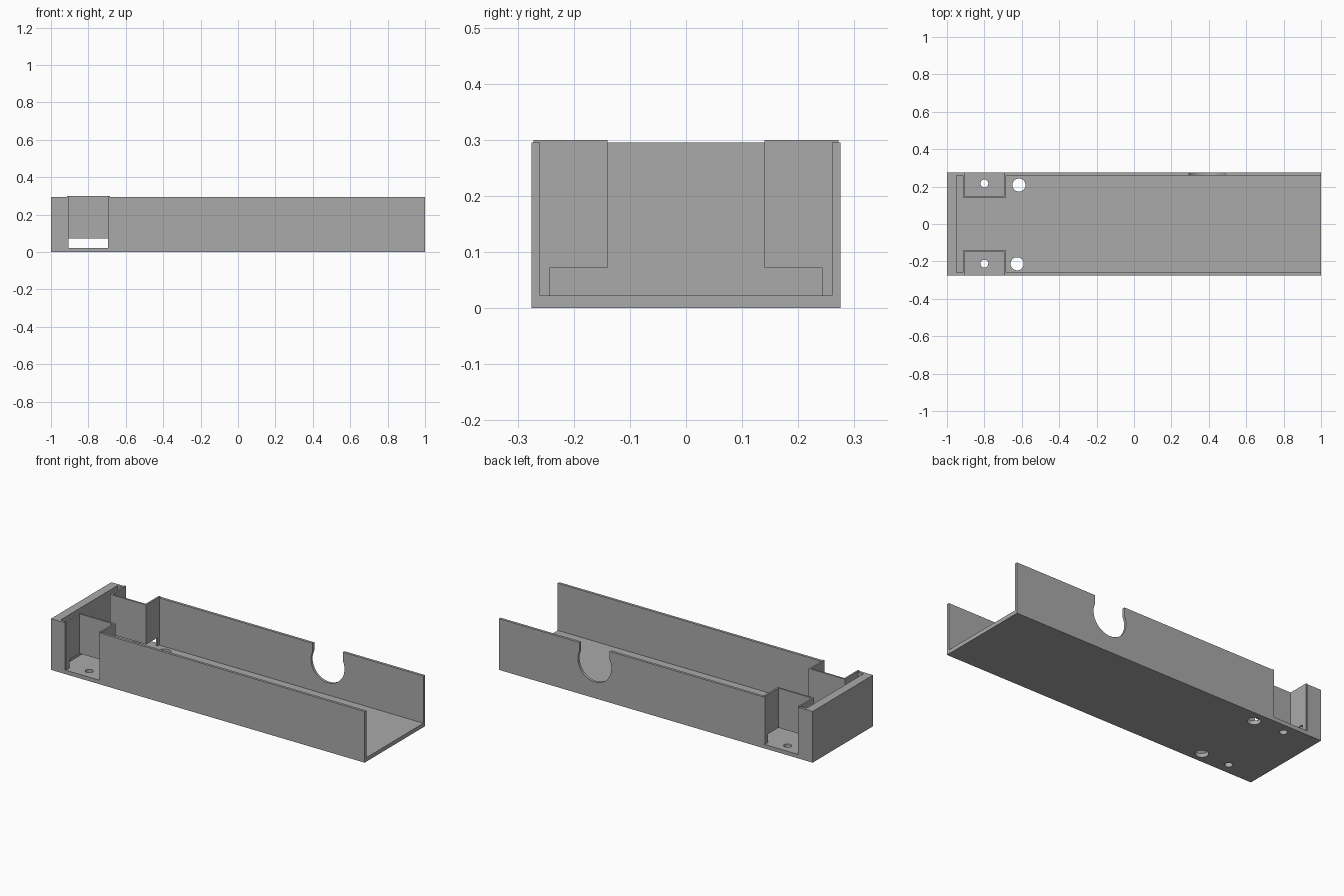
import bpy, bmesh
from mathutils import Matrix, Vector

cube = bpy.data.objects.get("Cube")
if cube:
    bpy.data.objects.remove(cube, do_unlink=True)

grey = bpy.data.materials.new("matte grey")
grey.use_nodes = True
colour = (0.4, 0.4, 0.4, 1)
grey.diffuse_color = colour
grey.node_tree.nodes["Principled BSDF"].inputs["Base Color"].default_value = colour

LENGTH, HALF_W, HEIGHT = 2.0, 0.275, 0.295
FLOOR, WALL, END = 0.023, 0.015, 0.05
POCKET_X0, POCKET_X1 = -0.915, -0.684   # outer faces of the corner pockets
PLATE = 0.01


def make(name, bm):
    bmesh.ops.recalc_face_normals(bm, faces=bm.faces)
    mesh = bpy.data.meshes.new(name)
    bm.to_mesh(mesh)
    bm.free()
    mesh.materials.append(grey)
    obj = bpy.data.objects.new(name, mesh)
    bpy.context.collection.objects.link(obj)
    return obj


def prism(name, points, direction):
    """Extrude a closed outline along a vector."""
    bm = bmesh.new()
    face = bm.faces.new([bm.verts.new(p) for p in points])
    ext = bmesh.ops.extrude_face_region(bm, geom=[face])
    verts = [g for g in ext["geom"] if isinstance(g, bmesh.types.BMVert)]
    bmesh.ops.translate(bm, verts=verts, vec=Vector(direction))
    return make(name, bm)


def box(name, x0, x1, y0, y1, z0, z1):
    return prism(name, [(x0, y0, z0), (x1, y0, z0), (x1, y1, z0), (x0, y1, z0)], (0, 0, z1 - z0))


def cylinder(name, centre, radius, depth, axis="Z", sides=32):
    bm = bmesh.new()
    rot = Matrix.Rotation(1.5707963, 4, "X") if axis == "Y" else Matrix()
    bmesh.ops.create_cone(bm, cap_ends=True, segments=sides, radius1=radius, radius2=radius,
                          depth=depth, matrix=Matrix.Translation(centre) @ rot)
    return make(name, bm)


def boolean(target, tool, operation="DIFFERENCE"):
    tool.hide_render = True
    mod = target.modifiers.new("cut", "BOOLEAN")
    mod.operation, mod.solver, mod.object = operation, "EXACT", tool
    bpy.context.view_layer.objects.active = target
    bpy.ops.object.modifier_apply(modifier=mod.name)
    bpy.data.objects.remove(tool, do_unlink=True)


# Tray: solid block hollowed out, open at the top and the left end
tray = box("tray", -1, 1, -HALF_W, HALF_W, 0, HEIGHT)
inside = HALF_W - WALL
boolean(tray, box("hollow", -1 + END, 1.2, -inside, inside, FLOOR, 0.5))

# Side wall openings in front of both pockets
boolean(tray, box("pocket_opening", POCKET_X0 + PLATE / 2, POCKET_X1 - PLATE / 2, -0.5, 0.5, FLOOR, 0.5))

# Cable notch in the back wall: round hole with a straight throat
boolean(tray, cylinder("notch_round", (0.39, HALF_W, 0.2), 0.107, 0.1, "Y", 48))
boolean(tray, box("notch_throat", 0.294, 0.486, 0.22, 0.33, 0.2, 0.5))

# Screw holes in the pockets and larger holes beside them
for x, y, r in ((-0.8, 0.217, 0.021), (-0.8, -0.212, 0.021), (-0.615, 0.208, 0.035), (-0.625, -0.213, 0.035)):
    boolean(tray, cylinder("floor_hole", (x, y, 0), r, 0.2))

# Corner pockets: raised inner plate between two stepped side plates
TOP, GAP, INNER, FOOT, OUTER = 0.3, 0.072, 0.14, 0.243, 0.272
for side, s in (("front", -1), ("back", 1)):
    ya, yb = sorted((s * INNER, s * (INNER + PLATE)))
    pocket = box(side + "_pocket", POCKET_X0, POCKET_X1, ya, yb, GAP, TOP)
    step = [(INNER, TOP), (INNER, GAP), (FOOT, GAP), (FOOT, FLOOR - 0.003), (OUTER, FLOOR - 0.003), (OUTER, TOP)]
    for x in (POCKET_X0, POCKET_X1 - PLATE):
        plate = prism("plate", [(x, s * y, z) for y, z in step], (PLATE, 0, 0))
        boolean(pocket, plate, "UNION")

# Merge the pockets into the tray and smooth only the round cuts
for side in ("front", "back"):
    boolean(tray, bpy.data.objects[side + "_pocket"], "UNION")
bpy.ops.object.select_all(action="DESELECT")
tray.select_set(True)
bpy.context.view_layer.objects.active = tray
bpy.ops.object.shade_smooth_by_angle(angle=0.5)
